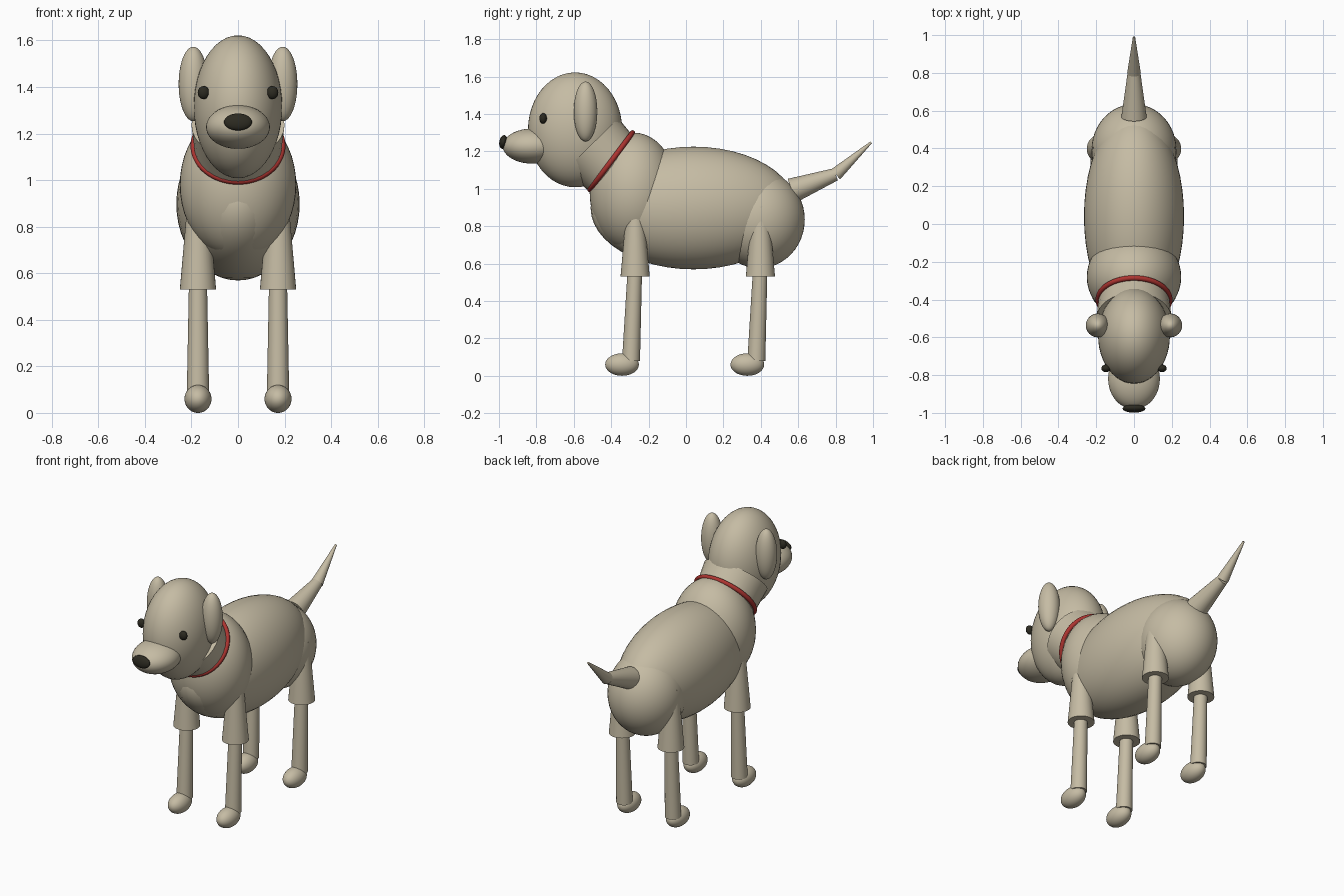
import bpy
import math
from mathutils import Vector

cube = bpy.data.objects.get("Cube")
if cube:
    bpy.data.objects.remove(cube, do_unlink=True)


def material(name, rgb):
    mat = bpy.data.materials.new(name)
    mat.use_nodes = True
    mat.diffuse_color = (*rgb, 1)
    mat.node_tree.nodes["Principled BSDF"].inputs["Base Color"].default_value = (*rgb, 1)
    return mat


FUR = material("tan fur", (0.56, 0.50, 0.37))
DARK = material("nose black", (0.025, 0.023, 0.015))
RED = material("collar red", (0.42, 0.035, 0.03))


def finish(name, mat):
    obj = bpy.context.object
    obj.name = name
    obj.data.materials.append(mat)
    bpy.ops.object.transform_apply(location=False, rotation=True, scale=True)
    bpy.ops.object.shade_smooth_by_angle(angle=math.radians(40))
    return obj


def ellipsoid(name, center, radii, mat=FUR, tilt=0):
    bpy.ops.mesh.primitive_uv_sphere_add(segments=48, ring_count=24, location=center)
    obj = bpy.context.object
    obj.scale = radii
    obj.rotation_euler.x = tilt
    return finish(name, mat)


def limb(name, start, end, r_start, r_end):
    """Capped tapered cylinder between two points."""
    a, b = Vector(start), Vector(end)
    bpy.ops.mesh.primitive_cone_add(vertices=32, radius1=r_start, radius2=r_end,
                                    depth=(b - a).length, location=(a + b) / 2)
    bpy.context.object.rotation_euler = (b - a).to_track_quat("Z", "Y").to_euler()
    return finish(name, FUR)


# Torso
ellipsoid("body", (0, 0.04, 0.897), (0.265, 0.55, 0.328))
ellipsoid("chest", (0, -0.28, 0.98), (0.25, 0.235, 0.32))
ellipsoid("hips", (0, 0.39, 0.835), (0.225, 0.245, 0.26))

# Neck and collar
limb("neck", (0, -0.30, 1.03), (0, -0.505, 1.237), 0.175, 0.2)
bpy.ops.mesh.primitive_torus_add(major_radius=0.19, minor_radius=0.014,
                                 major_segments=64, minor_segments=12,
                                 location=(0, -0.40, 1.147))
bpy.context.object.rotation_euler = Vector((0, -0.8, 0.6)).to_track_quat("Z", "Y").to_euler()
finish("collar", RED)

# Head
ellipsoid("head", (0, -0.593, 1.315), (0.19, 0.252, 0.307))
ellipsoid("muzzle", (0, -0.82, 1.228), (0.137, 0.16, 0.094))
ellipsoid("nose", (0, -0.977, 1.25), (0.06, 0.021, 0.037), DARK, -0.2)

# Paired parts
for side, s in (("left", 1), ("right", -1)):
    ellipsoid(f"{side}_eye", (s * 0.148, -0.764, 1.376), (0.025, 0.02, 0.028), DARK)
    ellipsoid(f"{side}_ear", (s * 0.192, -0.537, 1.413), (0.063, 0.063, 0.16))
    for end, y in (("front", -0.272), ("back", 0.398)):
        x = s * 0.172
        limb(f"{side}_{end}_thigh", (x, y, 0.53), (x, y, 0.906), 0.078, 0.045)
        limb(f"{side}_{end}_shin", (x, y - 0.022, 0.08), (x, y, 0.6), 0.048, 0.038)
        ellipsoid(f"{side}_{end}_paw", (x, y - 0.07, 0.06), (0.058, 0.09, 0.06))

# Tail
limb("tail_base", (0, 0.567, 0.99), (0, 0.80, 1.077), 0.067, 0.034)
limb("tail_tip", (0, 0.80, 1.077), (0, 0.99, 1.248), 0.036, 0.006)
